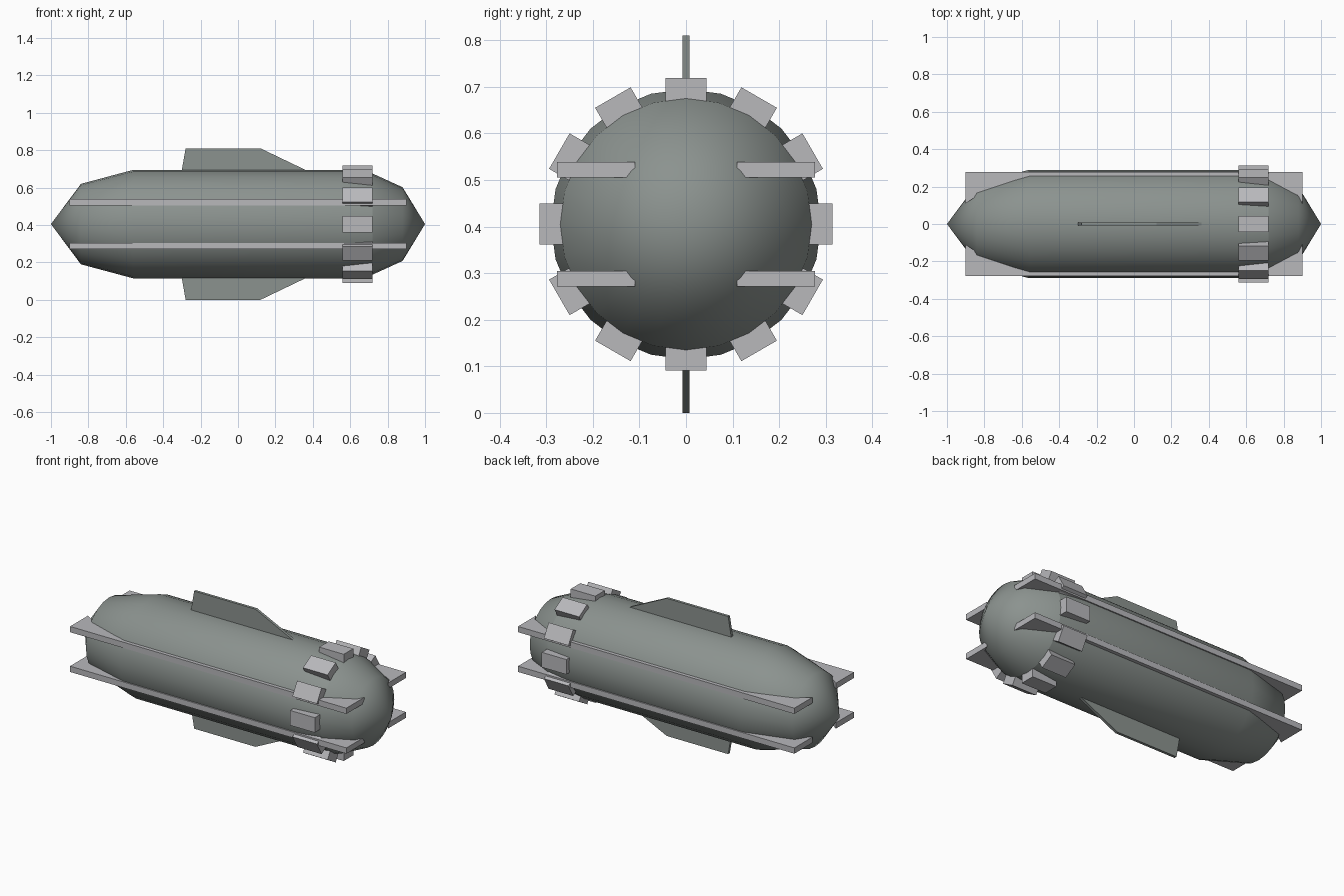
import bpy, bmesh, math
from mathutils import Matrix, Vector

AXIS_Z = 0.405
SIDES = 24

if "Cube" in bpy.data.objects:
    bpy.data.objects.remove(bpy.data.objects["Cube"], do_unlink=True)


def material(name, colour):
    mat = bpy.data.materials.new(name)
    mat.use_nodes = True
    mat.diffuse_color = (*colour, 1)
    bsdf = mat.node_tree.nodes["Principled BSDF"]
    bsdf.inputs["Base Color"].default_value = (*colour, 1)
    bsdf.inputs["Roughness"].default_value = 0.6
    return mat


hull_grey = material("hull green grey", (0.26, 0.29, 0.275))
cap_grey = material("end cap green grey", (0.26, 0.29, 0.275))
cap_grey.use_backface_culling = True
trim_grey = material("trim light grey", (0.48, 0.48, 0.5))


def finish(name, bm, mat, smooth_angle=None):
    mesh = bpy.data.meshes.new(name)
    bm.to_mesh(mesh)
    bm.free()
    mesh.materials.append(mat)
    obj = bpy.data.objects.new(name, mesh)
    bpy.context.collection.objects.link(obj)
    if smooth_angle:
        bpy.ops.object.select_all(action='DESELECT')
        obj.select_set(True)
        bpy.context.view_layer.objects.active = obj
        bpy.ops.object.shade_smooth_by_angle(angle=math.radians(smooth_angle))
    return obj


def lathe(profile):
    """Revolve (x, radius) points around the long axis."""
    bm = bmesh.new()
    verts = [bm.verts.new((x, 0, AXIS_Z + r)) for x, r in profile]
    edges = [bm.edges.new(pair) for pair in zip(verts, verts[1:])]
    bmesh.ops.spin(bm, geom=verts + edges, cent=(0, 0, AXIS_Z), axis=(1, 0, 0),
                   angle=math.tau, steps=SIDES, use_merge=True)
    bmesh.ops.remove_doubles(bm, verts=bm.verts, dist=0.0005)
    bmesh.ops.recalc_face_normals(bm, faces=bm.faces)
    return bm


def prism(outline, offset):
    """Extrude a flat outline by an offset vector."""
    bm = bmesh.new()
    face = bm.faces.new([bm.verts.new(p) for p in outline])
    new = bmesh.ops.extrude_face_region(bm, geom=[face])["geom"]
    moved = [v for v in new if isinstance(v, bmesh.types.BMVert)]
    bmesh.ops.translate(bm, verts=moved, vec=Vector(offset))
    bmesh.ops.recalc_face_normals(bm, faces=bm.faces)
    return bm


# Hull shell: outer skin, rim and inner lining
outer = [(-1, 0), (-0.84, 0.215), (-0.56, 0.29), (0.56, 0.29), (0.72, 0.27)]
lining = [(0.72, 0.245), (-0.56, 0.245), (-0.82, 0.195), (-0.96, 0)]
finish("hull", lathe(outer + lining), hull_grey, 45)

# End cap, a single skin that faces into the hull
cap = lathe([(0.72, 0.27), (0.88, 0.197), (1, 0)])
for f in cap.faces:
    if f.normal.x > 0:
        f.normal_flip()
finish("end_cap", cap, cap_grey, 45)

# Dorsal and ventral fins
for name, side in (("dorsal_fin", 1), ("ventral_fin", -1)):
    shape = [(-0.302, 0.28), (-0.28, 0.405), (0.12, 0.405), (0.36, 0.29), (0.36, 0.28)]
    outline = [(x, -0.008, AXIS_Z + side * r) for x, r in shape]
    finish(name, prism(outline, (0, 0.016, 0)), hull_grey)

# Four long side rails, their inner edge following the hull
inner = [(0.9, 0.11), (0.88, 0.15), (0.72, 0.235)]
inner += [(-0.56, 0.24), (-0.84, 0.15), (-0.9, 0.11)]
for y_name, sy in (("back", 1), ("front", -1)):
    for z_name, sz in (("upper", 1), ("lower", -1)):
        plan = inner + [(-0.9, 0.277), (0.9, 0.277)]
        outline = [(x, sy * y, AXIS_Z + sz * 0.1) for x, y in plan]
        finish(f"{z_name}_{y_name}_rail", prism(outline, (0, 0, sz * 0.034)), trim_grey)

# Ring of twelve pods
for i in range(12):
    bm = bmesh.new()
    bmesh.ops.create_cube(bm, size=1)
    bmesh.ops.scale(bm, vec=(0.16, 0.088, 0.05), verts=bm.verts)
    bmesh.ops.translate(bm, vec=(0.64, 0, 0.289), verts=bm.verts)
    turn = Matrix.Rotation(math.tau * i / 12, 4, 'X')
    bmesh.ops.transform(bm, matrix=Matrix.Translation((0, 0, AXIS_Z)) @ turn, verts=bm.verts)
    finish(f"pod_{i + 1}", bm, trim_grey)
